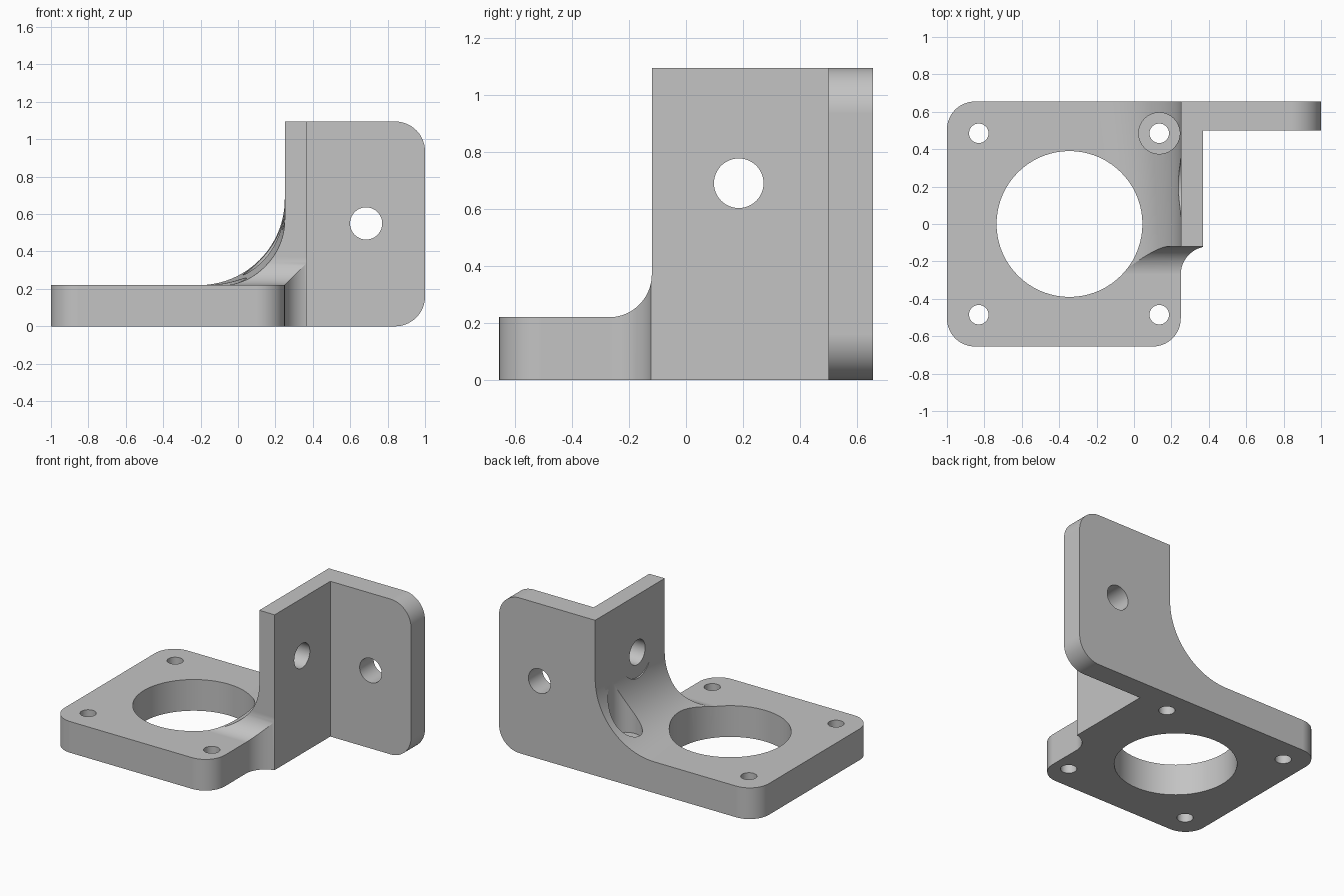
import bpy
import bmesh
from math import pi, cos, sin, radians

cube = bpy.data.objects.get("Cube")
if cube:
    bpy.data.objects.remove(cube, do_unlink=True)

grey = bpy.data.materials.new("light grey")
grey.use_nodes = True
colour = (0.55, 0.55, 0.55, 1)
grey.diffuse_color = colour
grey.node_tree.nodes["Principled BSDF"].inputs["Base Color"].default_value = colour

BACK, FRONT = 0.655, -0.12       # wall ends in y
INNER, OUTER = 0.25, 0.37        # wall faces in x
THICK, TOP = 0.22, 1.095         # plate thickness, overall height
BLEND = 0.15                     # small fillet radius
BLEND_Y = FRONT - BLEND


def arc(cx, cy, r, a0, a1, n=20):
    """Points on a circular arc, angles in degrees."""
    steps = [radians(a0 + (a1 - a0) * i / n) for i in range(n + 1)]
    return [(cx + r * cos(a), cy + r * sin(a)) for a in steps]


def loft(name, rings):
    """Solid through matching rings of points, capped at both ends."""
    bm = bmesh.new()
    rows = [[bm.verts.new(p) for p in ring] for ring in rings]
    n = len(rows[0])
    for a, b in zip(rows, rows[1:]):
        for i in range(n):
            j = (i + 1) % n
            bm.faces.new((a[i], a[j], b[j], b[i]))
    bm.faces.new(rows[0])
    bm.faces.new(rows[-1])
    bmesh.ops.recalc_face_normals(bm, faces=bm.faces)
    mesh = bpy.data.meshes.new(name)
    bm.to_mesh(mesh)
    bm.free()
    mesh.materials.append(grey)
    ob = bpy.data.objects.new(name, mesh)
    bpy.context.collection.objects.link(ob)
    return ob


def prism(name, outline, axis, lo, hi):
    """Extrude a 2D outline along an axis."""
    place = {"x": lambda p, t: (t, p[0], p[1]),
             "y": lambda p, t: (p[0], t, p[1]),
             "z": lambda p, t: (p[0], p[1], t)}[axis]
    return loft(name, [[place(p, t) for p in outline] for t in (lo, hi)])


def combine(target, other, operation):
    """Apply a boolean and discard the helper."""
    other.hide_render = True
    mod = target.modifiers.new("boolean", "BOOLEAN")
    mod.operation, mod.solver, mod.object = operation, "EXACT", other
    bpy.ops.object.select_all(action="DESELECT")
    bpy.context.view_layer.objects.active = target
    target.select_set(True)
    bpy.ops.object.modifier_apply(modifier=mod.name)
    bpy.data.objects.remove(other, do_unlink=True)


def drill(target, axis, u, v, r, lo, hi):
    circle = arc(u, v, r, 0, 360, 72)[:-1]
    combine(target, prism("drill", circle, axis, lo, hi), "DIFFERENCE")


# Upright wall with a large fillet that widens towards the back
def wall_section(y):
    r = 0.33 + 0.13 * (y - BLEND_Y) / (BACK - BLEND_Y)
    outline = arc(INNER - r, THICK + r, r, -90, 0, 28)
    outline += [(INNER, TOP), (OUTER, TOP), (OUTER, 0), (INNER - r, 0)]
    return [(x, y, z) for x, z in outline]


SECTIONS = 10
bracket = loft("mounting_bracket", [
    wall_section(BLEND_Y + (BACK - BLEND_Y) * i / SECTIONS)
    for i in range(SECTIONS + 1)])

# Small fillets at the wall's front end: onto the plate top and its side
front_cut = [(-0.5, THICK)] + arc(BLEND_Y, THICK + BLEND, BLEND, -90, 0)
front_cut += [(FRONT, 1.3), (-0.5, 1.3)]
combine(bracket, prism("front_cutter", front_cut, "x", -1, 1), "DIFFERENCE")
side_cut = [(INNER, -0.5)] + arc(INNER + BLEND, BLEND_Y, BLEND, 180, 90)
side_cut += [(0.6, FRONT), (0.6, -0.5)]
combine(bracket, prism("side_cutter", side_cut, "z", -0.2, 1.3), "DIFFERENCE")

# Base plate with three rounded corners
R = 0.15
plate = arc(-1 + R, BACK - R, R, 90, 180) + arc(-1 + R, R - BACK, R, 180, 270)
plate += arc(INNER - R, R - BACK, R, 270, 360) + [(INNER, BACK)]
combine(bracket, prism("base_plate", plate, "z", 0, THICK), "UNION")

# Side flange, flush with the back
R = 0.16
flange = [(0.3, 0)] + arc(1 - R, R, R, -90, 0) + arc(1 - R, TOP - R, R, 0, 90)
flange += [(0.3, TOP)]
combine(bracket, prism("side_flange", flange, "y", 0.5, BACK), "UNION")

# Central bore and four screw holes
drill(bracket, "z", -0.345, 0, 0.39, -0.2, 1.3)
for x in (-0.83, 0.135):
    for y in (-0.485, 0.485):
        drill(bracket, "z", x, y, 0.052, -0.2, 1.3)

# Screw head clearance in the fillet
drill(bracket, "z", 0.135, 0.485, 0.11, THICK, 1.3)
drill(bracket, "x", 0.185, 0.69, 0.175, -0.5, INNER)

# Wall and flange holes
drill(bracket, "x", 0.185, 0.69, 0.087, 0.1, 0.5)
drill(bracket, "y", 0.685, 0.55, 0.086, 0.3, 0.9)

# Smooth curved faces, crisp edges
bpy.ops.object.select_all(action="DESELECT")
bracket.select_set(True)
bpy.context.view_layer.objects.active = bracket
bpy.ops.object.shade_smooth_by_angle(angle=radians(20))
normals = bracket.modifiers.new("weighted normals", "WEIGHTED_NORMAL")
normals.keep_sharp = True
